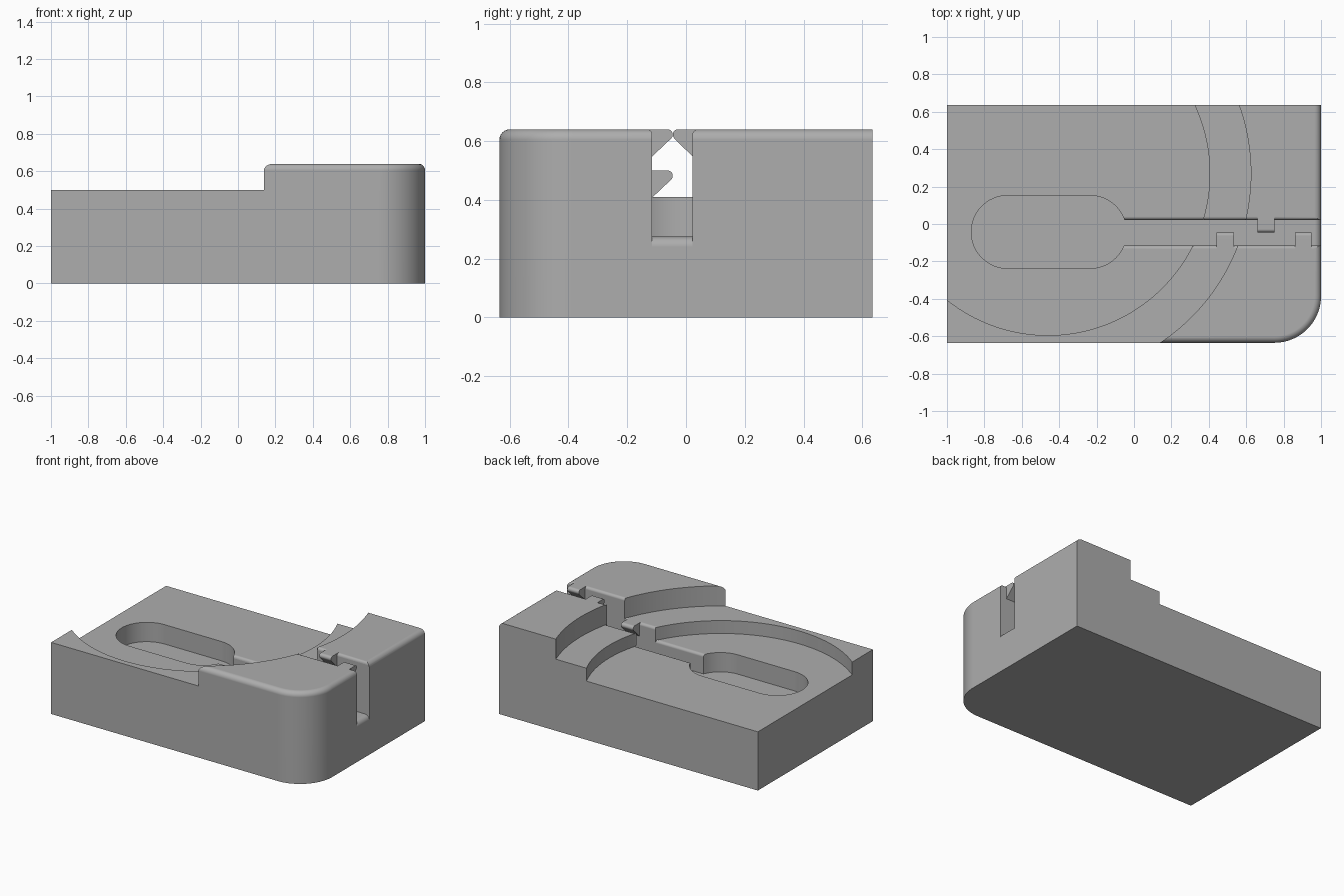
import bpy, bmesh, math
from mathutils import Vector

if "Cube" in bpy.data.objects:
    bpy.data.objects.remove(bpy.data.objects["Cube"], do_unlink=True)

TOP, LEDGE, POCKET, FLOOR = 0.64, 0.5, 0.41, 0.275   # deck heights
HALF_Y = 0.635
SLOT_LO, SLOT_HI, SLOT_MID = -0.115, 0.022, -0.045   # slot walls and middle
RIM = 0.018                                          # rounding of the slot rims

grey = bpy.data.materials.new("plain grey")
grey.use_nodes = True
colour = (0.42, 0.42, 0.42, 1)
grey.diffuse_color = colour
grey.node_tree.nodes["Principled BSDF"].inputs["Base Color"].default_value = colour


def arc(cx, cy, r, start, end, steps):
    angles = [math.radians(start + (end - start) * i / steps) for i in range(steps + 1)]
    return [(cx + r * math.cos(a), cy + r * math.sin(a)) for a in angles]


def prism(name, profile, axis, lo, hi):
    """Extrude a closed 2D profile along x, y or z."""
    place = {"x": lambda a, b, t: (t, a, b),
             "y": lambda a, b, t: (a, t, b),
             "z": lambda a, b, t: (a, b, t)}[axis]
    bm = bmesh.new()
    base = bm.faces.new([bm.verts.new(place(a, b, lo)) for a, b in profile])
    new = bmesh.ops.extrude_face_region(bm, geom=[base])["geom"]
    bmesh.ops.translate(bm, vec=Vector(place(0, 0, hi - lo)),
                        verts=[v for v in new if isinstance(v, bmesh.types.BMVert)])
    bmesh.ops.recalc_face_normals(bm, faces=bm.faces)
    mesh = bpy.data.meshes.new(name)
    bm.to_mesh(mesh)
    bm.free()
    mesh.materials.append(grey)
    obj = bpy.data.objects.new(name, mesh)
    bpy.context.collection.objects.link(obj)
    return obj


def activate(obj):
    bpy.ops.object.select_all(action="DESELECT")
    obj.select_set(True)
    bpy.context.view_layer.objects.active = obj


def cut(obj, cutter):
    mod = obj.modifiers.new("cut", "BOOLEAN")
    mod.operation, mod.solver, mod.object = "DIFFERENCE", "EXACT", cutter
    activate(obj)
    bpy.ops.object.modifier_apply(modifier=mod.name)
    bpy.data.objects.remove(cutter, do_unlink=True)


def finish(obj):
    activate(obj)
    bpy.ops.object.shade_smooth_by_angle(angle=math.radians(30))
    mod = obj.modifiers.new("flat face normals", "WEIGHTED_NORMAL")
    mod.keep_sharp = True


# Block with one rounded upright corner
outline = [(1, HALF_Y), (-1, HALF_Y), (-1, -HALF_Y)]
outline += arc(0.75, 0.25 - HALF_Y, 0.25, -90, 0, 24)
block = prism("block", outline, "z", 0, TOP)

# Rounded top edge along the front, corner and left side
bm = bmesh.new()
bm.from_mesh(block.data)
edges = []
for e in bm.edges:
    a, b = (v.co for v in e.verts)
    mid = (a + b) / 2
    if min(a.z, b.z) > TOP - 0.01 and mid.x > -0.99 and mid.y < HALF_Y - 0.01:
        edges.append(e)
bmesh.ops.bevel(bm, geom=edges, offset=0.035, segments=6, profile=0.5, affect="EDGES")
bm.to_mesh(block.data)
bm.free()

# Two concentric round steps
for radius, height in ((1.085, LEDGE), (0.865, POCKET)):
    circle = arc(-0.46, 0.27, radius, 0, 360, 160)[:-1]
    cut(block, prism("step_cutter", circle, "z", height, 1))

# Oblong recess and the slot leading out of it
oblong = arc(-0.235, -0.0425, 0.195, -90, 90, 24) + arc(-0.675, -0.0425, 0.195, 90, 270, 24)
cut(block, prism("recess_cutter", oblong, "z", FLOOR, 1))
slot = [(-0.235, 1), (-0.235, FLOOR)]
slot += arc(0.965, FLOOR - 0.035, 0.035, 90, 0, 6)
slot += [(1.1, FLOOR - 0.035), (1.1, 1)]
cut(block, prism("slot_cutter", slot, "y", SLOT_LO, SLOT_HI))

# Interlocking tabs: name, slot side, x range, deck height
tabs = [("inner_tab", -1, 0.44, 0.535, LEDGE),
        ("middle_tab", 1, 0.66, 0.75, TOP),
        ("outer_tab", -1, 0.86, 0.95, TOP)]

# Rounded slot rims, interrupted where a tab joins the wall
for side, wall, stops in ((-1, SLOT_LO, (-0.06, 0.315, 0.553, 1.05)),
                          (1, SLOT_HI, (-0.06, 0.373, 0.597, 1.05))):
    for i, height in enumerate((POCKET, LEDGE, TOP)):
        pieces = [(stops[i], stops[i + 1])]
        for _, tab_side, x0, x1, tab_height in tabs:
            if tab_side == side and tab_height == height:
                lo, hi = pieces.pop()
                pieces += [(lo, x0), (x1, hi)]
        gap = 0.003
        rim = [(-gap, height + gap), (-gap, height - RIM)]
        rim += arc(RIM, height - RIM, RIM, 180, 90, 5) + [(RIM, height + gap)]
        rim = [(wall + side * d, z) for d, z in rim]
        for lo, hi in pieces:
            cut(block, prism("rim_cutter", rim, "x", lo, hi))
finish(block)

# Tabs with a rounded nose and a sloping underside
for name, side, x0, x1, height in tabs:
    wall = SLOT_HI if side > 0 else SLOT_LO
    reach = abs(wall - SLOT_MID)
    nose = 0.018
    shape = [(0, height - 0.092), (0, height)]
    shape += arc(reach - nose, height - nose, nose, 90, -45, 8)
    shape = [(wall - side * d, z) for d, z in shape]
    finish(prism(name, shape, "x", x0, x1))
